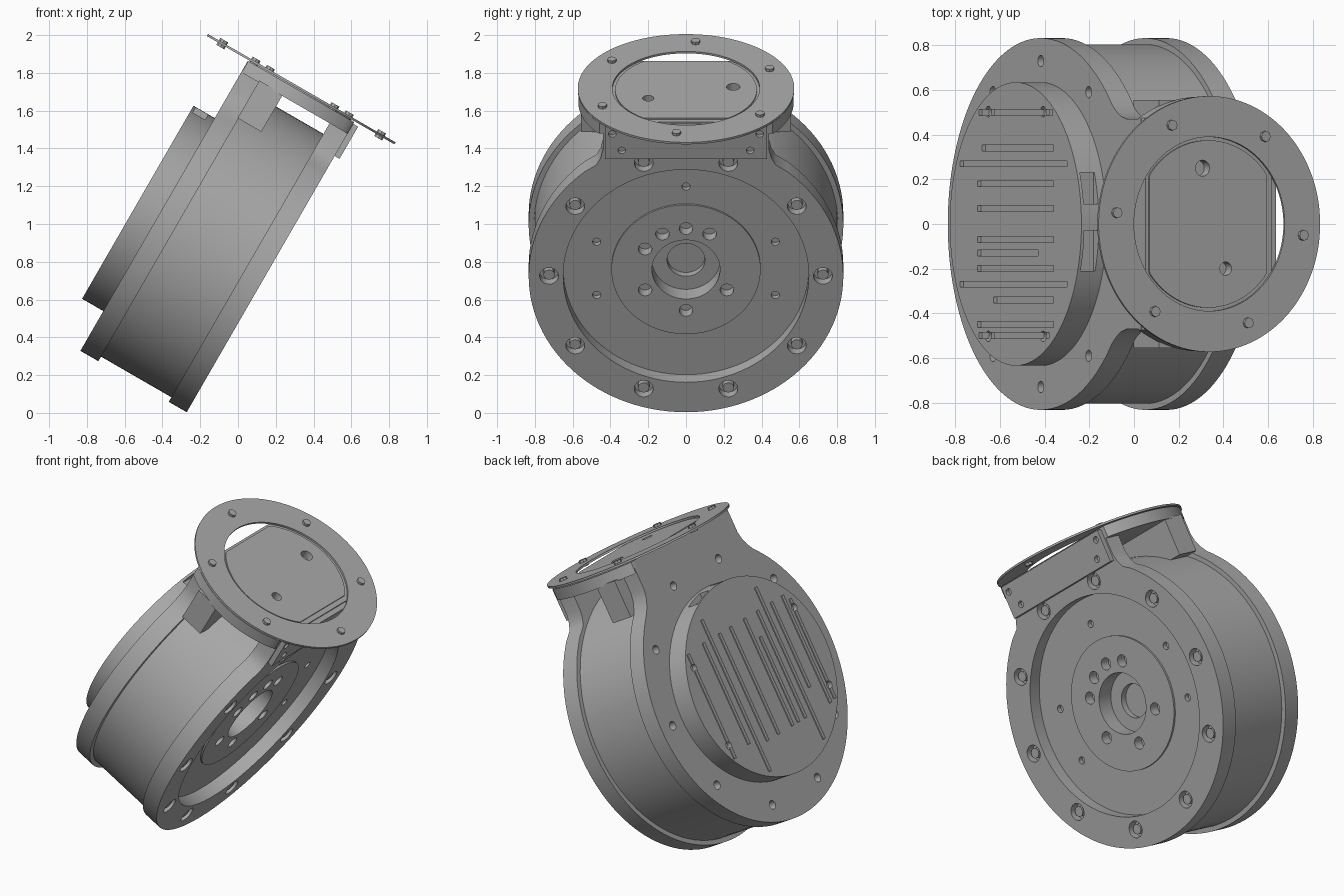
import bpy, bmesh, math
from mathutils import Matrix, Vector

if "Cube" in bpy.data.objects:
    bpy.data.objects.remove(bpy.data.objects["Cube"])

# Local frame: X = drum axis (front face at x=0, body toward -X), Y = width, Z = up the disc.
PLACE = Matrix.Translation((0.145, 0, 0.725)) @ Matrix.Rotation(math.radians(30), 4, 'Y')

grey = bpy.data.materials.new("cast_grey")
grey.diffuse_color = (0.4, 0.4, 0.4, 1)
grey.use_nodes = True
grey.node_tree.nodes["Principled BSDF"].inputs["Base Color"].default_value = grey.diffuse_color


def circle(r, cy=0, cz=0, n=96, rz=None):
    rz = rz or r
    return [(cy + r * math.sin(2 * math.pi * i / n), cz + rz * math.cos(2 * math.pi * i / n)) for i in range(n)]


def rect(y0, y1, z0, z1):
    return [(y0, z0), (y1, z0), (y1, z1), (y0, z1)]


def polar(r, deg):
    a = math.radians(deg)
    return r * math.sin(a), r * math.cos(a)


def clipped(r, cx, x0, x1, n=128):
    return [(min(max(x, x0), x1), y) for x, y in circle(r, cx, 0, n)]


def prism(bm, pts, a, b, axis='X'):
    """Extrude a profile between a and b along X (points are y,z) or Z (points are x,y)."""
    def at(p, h):
        return (h, p[0], p[1]) if axis == 'X' else (p[0], p[1], h)
    clean = [p for i, p in enumerate(pts) if (Vector(p) - Vector(pts[i - 1])).length > 1e-5]
    lo = [bm.verts.new(at(p, a)) for p in clean]
    hi = [bm.verts.new(at(p, b)) for p in clean]
    n = len(clean)
    bm.faces.new(lo[::-1])
    bm.faces.new(hi)
    for i in range(n):
        j = (i + 1) % n
        bm.faces.new((lo[i], lo[j], hi[j], hi[i]))


def part(name, *prisms):
    bm = bmesh.new()
    for p in prisms:
        prism(bm, *p)
    bmesh.ops.recalc_face_normals(bm, faces=bm.faces)
    me = bpy.data.meshes.new(name)
    bm.to_mesh(me)
    bm.free()
    me.materials.append(grey)
    ob = bpy.data.objects.new(name, me)
    bpy.context.collection.objects.link(ob)
    return ob


def cut(ob, *prisms):
    cutter = part("cutter", *prisms)
    cutter.hide_render = True
    mod = ob.modifiers.new("cut", 'BOOLEAN')
    mod.operation, mod.solver, mod.object = 'DIFFERENCE', 'EXACT', cutter
    bpy.context.view_layer.objects.active = ob
    bpy.ops.object.modifier_apply(modifier=mod.name)
    bpy.data.objects.remove(cutter)


def flange_profile(r, w, top):
    """Round flange with a filleted neck rising to the mounting platform."""
    arc = [polar(r, 40 + 280 * i / 90) for i in range(91)]
    side = [(w + .035, .678), (w + .012, .72), (w, .77), (w, top)]
    return arc + [(-y, z) for y, z in side] + side[::-1]


BOLTS = [18 + 36 * k for k in range(10)]

# drum body with front hub bore, bolt holes and screw holes
drum = part("drum_body", (circle(.805), -.6, -.08))
cut(drum, (circle(.18), -.17, 0))
cut(drum, (circle(.1), -.21, -.1))
cut(drum, *[(circle(.022, *polar(.5, a), 16), -.11, 0) for a in (0, 71, 109, 180, 251, 289)])

# raised hub disc on the recessed front face
hub = part("hub_disc", (circle(.395), -.09, -.068))
cut(hub, (circle(.18), -.2, 0))
hub_angles = (0, 30, -30, 120, -120, 180, -60)
for ob in (hub, drum):
    cut(ob, *[(circle(.036, *polar(.25, a), 20), -.13, 0) for a in hub_angles])

# front flange ring, counterbored
front = part("front_flange", (flange_profile(.833, .44, .9), -.11, 0))
cut(front, (circle(.65), -.2, .1))
cut(front, *[(circle(.05, *polar(.725, a), 24), -.05, .02) for a in BOLTS])
part("flange_bolts", *[(circle(.03, *polar(.725, a), 12), -.06, -.012) for a in BOLTS])

# front pad of the neck with four screw holes
pad = part("front_pad", (rect(-.43, .43, .733, .93), -.02, .03))
cut(pad, *[(circle(.02, y * s, z, 16), .005, .1) for y, z in ((.34, .785), (.39, .885)) for s in (-1, 1)])

# back flange
back = part("back_flange", (flange_profile(.833, .47, .9), -.65, -.54))
cut(back, *[(circle(.026, *polar(.73, a), 16), -.7, -.6) for a in BOLTS])

# back cover with cooling grooves and two connector openings
cover = part("back_cover", (circle(.635, 0, 0, 96, .59), -.78, -.64))
grooves = [(.5, -.33, .33), (.34, -.3, .34), (.27, -.5, .46), (.18, -.34, .34), (.07, -.34, .34),
           (-.07, -.34, .34), (-.13, -.34, .2), (-.2, -.34, .34), (-.27, -.5, .46), (-.34, -.2, .34),
           (-.45, -.34, .34), (-.5, -.33, .3)]
cut(cover, *[(rect(y - .013, y + .013, a, b), -.8, -.762) for y, a, b in grooves])
cut(cover, (rect(.09, .23, .54, .7), -.765, -.69), (rect(-.21, -.03, .54, .7), -.765, -.69))
cut(cover, *[(circle(.024, *polar(.56, a), 16), -.8, -.75) for a in (64, 116, 244, 296)])

# platform on top, with side blocks against the back flange
top = part("mount_platform", (clipped(.57, -.33, -.65, 0), .87, .94, 'Z'))
inner = part("platform_inset", (clipped(.375, -.33, -.635, -.03), .93, .948, 'Z'))
for ob in (top, inner):
    cut(ob, (circle(.036, -.36, .25, 20), .9, 1, 'Z'), (circle(.03, -.24, -.2, 20), .9, 1, 'Z'))
part("saddle_block", (rect(-.555, .555, .65, .88), -.545, -.40))

# thin tilted ring and its screws
ring = part("top_ring", (circle(.573, -.33, 0, 128), .945, .957, 'Z'))
cut(ring, (circle(.39, -.33, 0), .9, 1, 'Z'))
screws = []
for k in range(6):
    a = math.radians(-6 + 60 * k)
    screws.append((circle(.024, -.33 + .485 * math.cos(a), .485 * math.sin(a), 8), .93, .972, 'Z'))
part("ring_screws", *screws)

# tilt everything into place and smooth the round walls
bpy.ops.object.select_all(action='DESELECT')
for ob in bpy.context.scene.objects:
    ob.data.transform(PLACE)
    ob.select_set(True)
bpy.context.view_layer.objects.active = drum
bpy.ops.object.shade_smooth_by_angle(angle=math.radians(30))
